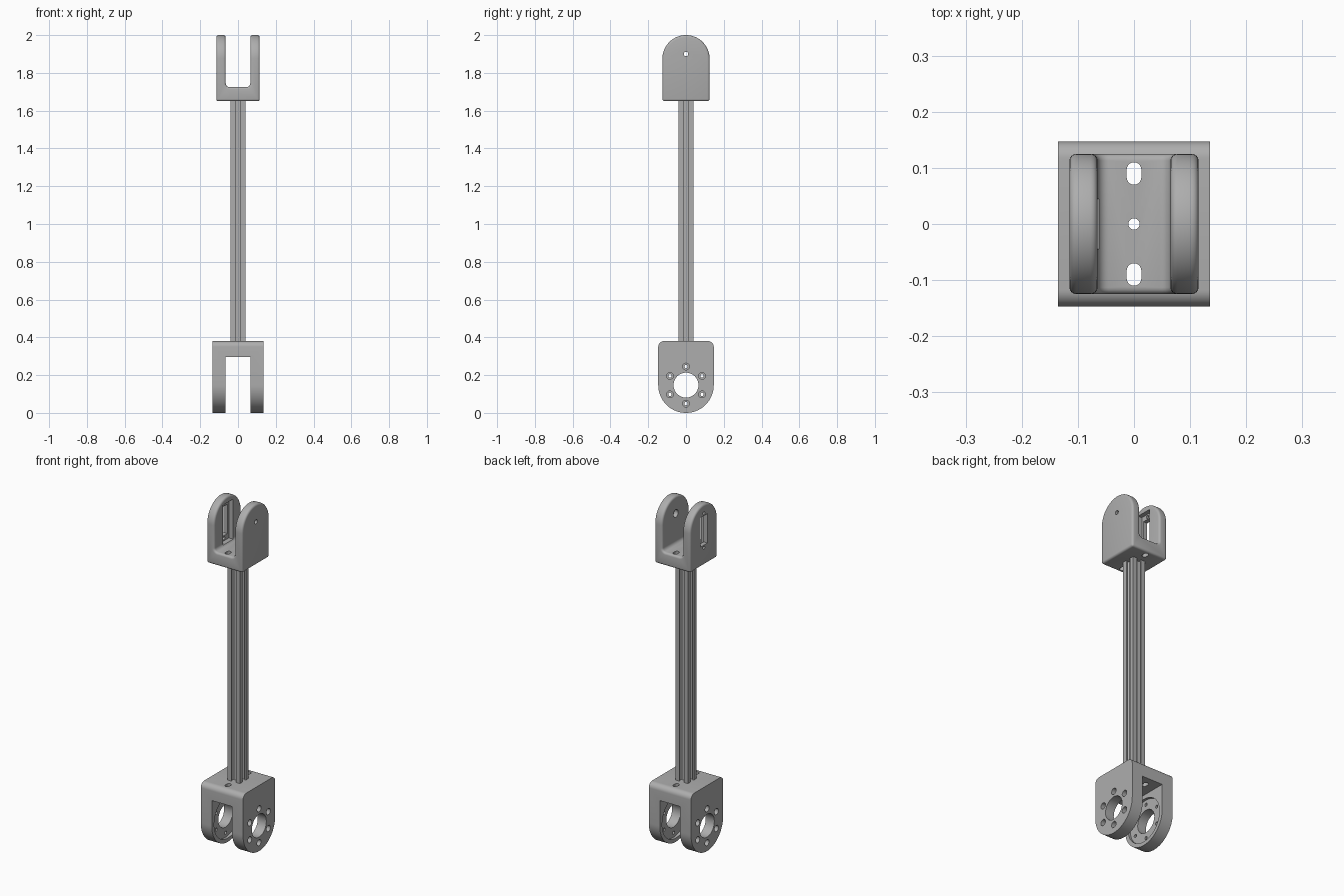
import bpy, bmesh
from math import sin, cos, pi, radians
from mathutils import Vector

cube = bpy.data.objects.get("Cube")
if cube:
    bpy.data.objects.remove(cube, do_unlink=True)

grey = bpy.data.materials.new("matte grey")
grey.use_nodes = True
COLOUR = (0.42, 0.42, 0.42, 1)
grey.diffuse_color = COLOUR
grey.node_tree.nodes["Principled BSDF"].inputs["Base Color"].default_value = COLOUR


def arc(cx, cy, r, start, end, n):
    return [(cx + r * cos(radians(start + (end - start) * i / n)),
             cy + r * sin(radians(start + (end - start) * i / n))) for i in range(n + 1)]


def circle(cx, cy, r, n=32):
    return arc(cx, cy, r, 0, 360, n)[:-1]


def box(u0, u1, v0, v1):
    return [(u0, v0), (u1, v0), (u1, v1), (u0, v1)]


def stadium(cx, cy, r, half):
    return arc(cx, cy + half, r, 0, 180, 12) + arc(cx, cy - half, r, 180, 360, 12)


def prism(name, pts, axis, lo, hi):
    """Extrude a flat profile along an axis."""
    place = {"x": lambda u, v, w: (w, u, v),
             "y": lambda u, v, w: (u, w, v),
             "z": lambda u, v, w: (u, v, w)}[axis]
    bm = bmesh.new()
    face = bm.faces.new([bm.verts.new(place(u, v, lo)) for u, v in pts])
    made = bmesh.ops.extrude_face_region(bm, geom=[face])["geom"]
    bmesh.ops.translate(bm, vec=Vector(place(0, 0, hi - lo)),
                        verts=[g for g in made if isinstance(g, bmesh.types.BMVert)])
    bmesh.ops.recalc_face_normals(bm, faces=bm.faces)
    mesh = bpy.data.meshes.new(name)
    bm.to_mesh(mesh)
    bm.free()
    mesh.materials.append(grey)
    ob = bpy.data.objects.new(name, mesh)
    bpy.context.collection.objects.link(ob)
    return ob


def apply(ob, mod):
    bpy.context.view_layer.objects.active = ob
    bpy.ops.object.modifier_apply(modifier=mod.name)


def cut(ob, pts, axis, lo, hi):
    cutter = prism("cutter", pts, axis, lo, hi)
    cutter.hide_render = True
    mod = ob.modifiers.new("cut", "BOOLEAN")
    mod.operation, mod.solver, mod.object = "DIFFERENCE", "EXACT", cutter
    apply(ob, mod)
    bpy.data.objects.remove(cutter, do_unlink=True)


def smooth(ob):
    bpy.ops.object.select_all(action="DESELECT")
    ob.select_set(True)
    bpy.context.view_layer.objects.active = ob
    bpy.ops.object.shade_smooth_by_angle(angle=radians(30))


def base_holes(ob, lo, hi):
    cut(ob, circle(0, 0, 0.01), "z", lo, hi)
    for y in (-0.09, 0.09):
        cut(ob, stadium(0, y, 0.013, 0.007), "z", lo, hi)


# Slotted column: one side of the section turned four times, with a centre bore
side = [(0.04, -0.04), (0.04, -0.014), (0.033, -0.014), (0.033, -0.023), (0.026, -0.023),
        (0.017, -0.014)]
side += [(u, -v) for u, v in reversed(side[1:])]
section = []
for k in range(4):
    c, s = round(cos(k * pi / 2)), round(sin(k * pi / 2))
    section += [(c * u - s * v, s * u + c * v) for u, v in side]
column = prism("slotted_column", section, "z", 0.38, 1.65)
cut(column, circle(0, 0, 0.01), "z", 0.3, 1.7)
smooth(column)

# Upper fork: round-topped block with a filleted slot and softened edges
upper = prism("upper_fork", [(-0.125, 1.65), (0.125, 1.65)] + arc(0, 1.875, 0.125, 0, 180, 40),
              "x", -0.115, 0.115)
gap = arc(-0.045, 1.745, 0.02, 180, 270, 6) + arc(0.045, 1.745, 0.02, 270, 360, 6)
cut(upper, gap + [(0.065, 2.1), (-0.065, 2.1)], "y", -0.2, 0.2)
bevel = upper.modifiers.new("soft edges", "BEVEL")
bevel.width, bevel.segments, bevel.angle_limit = 0.012, 4, radians(40)
apply(upper, bevel)
base_holes(upper, 1.6, 1.8)
# pivot hole in one arm, wider on the inside
cut(upper, circle(0, 1.9, 0.012), "x", 0.05, 0.2)
cut(upper, circle(0, 1.9, 0.022), "x", 0.05, 0.09)
# stepped window in the other arm, with screw holes in its ledges
cut(upper, box(-0.045, 0.045, 1.735, 1.965), "x", -0.09, -0.045)
cut(upper, box(-0.032, 0.032, 1.765, 1.935), "x", -0.2, -0.05)
for z in (1.75, 1.95):
    cut(upper, circle(0, z, 0.009, 16), "x", -0.2, -0.05)
smooth(upper)

# Lower fork: round-bottomed block with a square slot
outline = (arc(0, 0.147, 0.147, 180, 360, 48) + arc(0.117, 0.35, 0.03, 0, 90, 8)
           + arc(-0.117, 0.35, 0.03, 90, 180, 8))
lower = prism("lower_fork", outline, "x", -0.135, 0.135)
cut(lower, box(-0.065, 0.065, -0.1, 0.295), "y", -0.3, 0.3)
base_holes(lower, 0.2, 0.5)
# bearing bore, with a shallow seat inside each arm
cut(lower, circle(0, 0.147, 0.125, 64), "x", -0.08, 0.08)
cut(lower, circle(0, 0.147, 0.066, 48), "x", -0.3, 0.3)
# ring of counterbored screw holes
for k in range(6):
    a = radians(30 + 60 * k)
    y, z = 0.098 * cos(a), 0.147 + 0.098 * sin(a)
    cut(lower, circle(y, z, 0.009, 16), "x", -0.3, 0.3)
    for lo, hi in ((-0.3, -0.105), (0.105, 0.3)):
        cut(lower, circle(y, z, 0.018, 24), "x", lo, hi)
smooth(lower)
